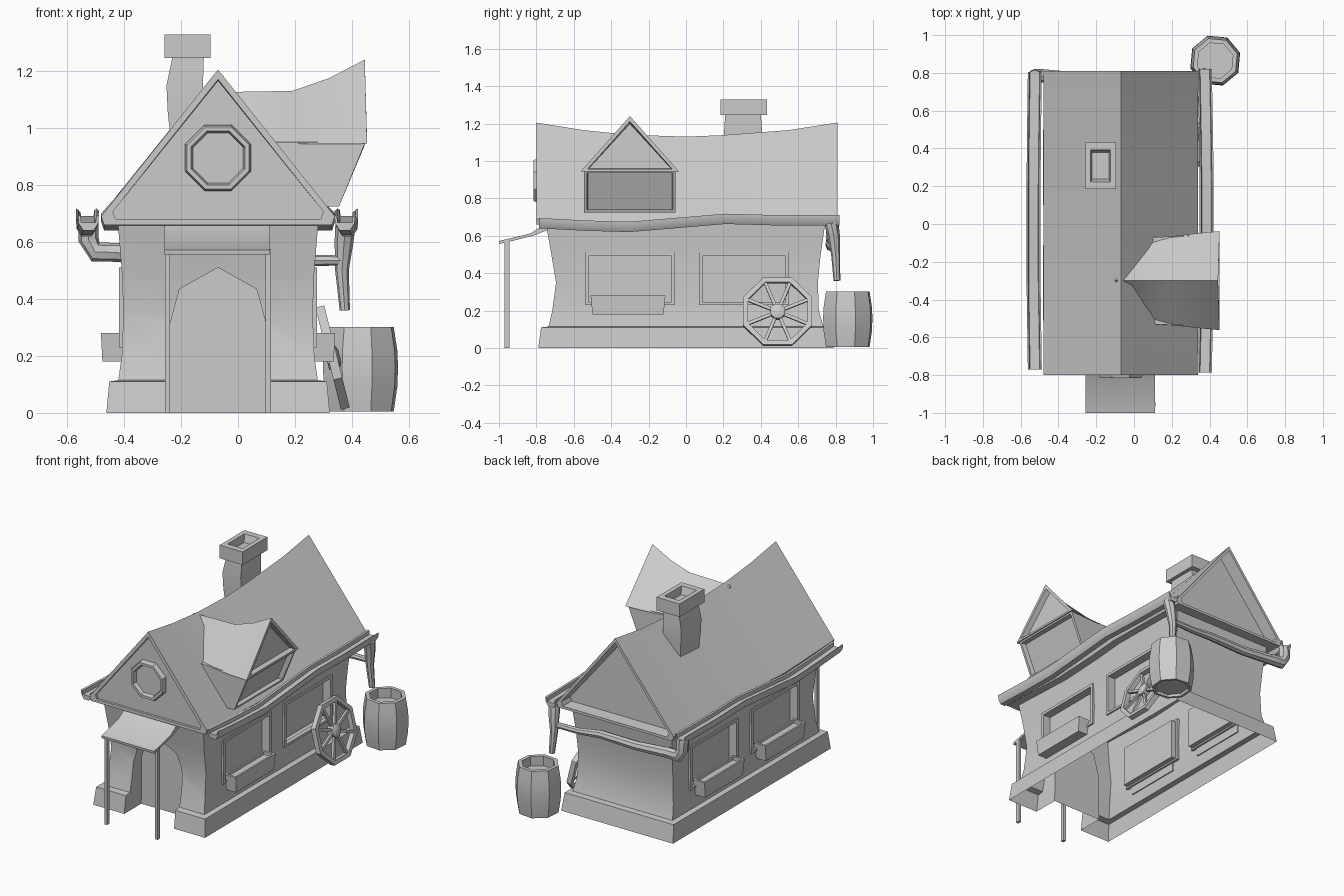
import bpy, bmesh
from math import sin, cos, pi, radians
from mathutils import Vector

if "Cube" in bpy.data.objects:
    bpy.data.objects.remove(bpy.data.objects["Cube"])

CX = -0.07  # centre line of the house


def mesh_obj(name, bm):
    bmesh.ops.recalc_face_normals(bm, faces=bm.faces)
    me = bpy.data.meshes.new(name)
    bm.to_mesh(me)
    bm.free()
    ob = bpy.data.objects.new(name, me)
    bpy.context.collection.objects.link(ob)
    return ob


def add_loft(bm, rings, loop=False):
    vs = [[bm.verts.new(p) for p in r] for r in rings]
    n = len(vs[0])
    pairs = list(zip(vs, vs[1:])) + ([(vs[-1], vs[0])] if loop else [])
    for a, b in pairs:
        for i in range(n):
            j = (i + 1) % n
            bm.faces.new((a[i], a[j], b[j], b[i]))
    if not loop:
        bm.faces.new(vs[0])
        bm.faces.new(vs[-1])


def loft(name, rings, loop=False):
    bm = bmesh.new()
    add_loft(bm, rings, loop)
    return mesh_obj(name, bm)


def add_box(bm, x0, x1, y0, y1, z0, z1):
    add_loft(bm, [[(x0, y0, z), (x1, y0, z), (x1, y1, z), (x0, y1, z)] for z in (z0, z1)])


def boxes(name, *bounds):
    bm = bmesh.new()
    for b in bounds:
        add_box(bm, *b)
    return mesh_obj(name, bm)


def tube_rings(path, radii, n, turn=0.0):
    pts = [Vector(p) for p in path]
    rings = []
    for i, p in enumerate(pts):
        t = (pts[min(i + 1, len(pts) - 1)] - pts[max(i - 1, 0)]).normalized()
        ref = Vector((0, 0, 1)) if abs(t.z) < 0.7 else Vector((1, 0, 0))
        u = t.cross(ref).normalized()
        v = t.cross(u)
        rings.append([p + radii[i] * (u * cos(turn + k * 2 * pi / n) + v * sin(turn + k * 2 * pi / n))
                      for k in range(n)])
    return rings


def rect(cx, cy, hx, hy, z):
    return [(cx - hx, cy - hy, z), (cx + hx, cy - hy, z), (cx + hx, cy + hy, z), (cx - hx, cy + hy, z)]


# walls with stone plinth, door arch and windows cut in, open underneath
walls = loft("walls", [rect(CX, (f + b) / 2, hx, (b - f) / 2, z) for z, hx, f, b in [
    (0, .392, -.79, .79), (.11, .382, -.775, .77), (.115, .35, -.735, .735), (.2, .338, -.715, .71),
    (.35, .332, -.695, .705), (.5, .338, -.72, .72), (.67, .352, -.75, .745)]])
WINDOWS = [-.30, .31]
arch = [(-.175, -.05), (.175, -.05), (.172, .3), (.135, .435), (0, .51), (-.135, .435), (-.172, .3)]
cut = bmesh.new()
add_loft(cut, [[(CX + x, y, z) for x, z in arch] for y in (-.9, -.62)])
for s in (-1, 1):
    for y in WINDOWS:
        add_box(cut, *sorted((CX + s * .29, CX + s * .45)), y - .225, y + .225, .24, .495)
cutter = mesh_obj("opening_cutter", cut)
cutter.hide_render = True
mod = walls.modifiers.new("openings", 'BOOLEAN')
mod.object, mod.operation, mod.solver = cutter, 'DIFFERENCE', 'EXACT'
bpy.context.view_layer.objects.active = walls
bpy.ops.object.modifier_apply(modifier=mod.name)
bpy.data.objects.remove(cutter)
bm = bmesh.new()
bm.from_mesh(walls.data)
bmesh.ops.delete(bm, geom=[f for f in bm.faces if abs(f.normal.z) > .9 and
                           (f.calc_center_median().z < .005 or f.calc_center_median().z > .66)], context='FACES')
bm.to_mesh(walls.data)
bm.free()

# window frames and flower boxes
for s, side in ((-1, "left"), (1, "right")):
    for k, y in enumerate(WINDOWS):
        x0, x1 = sorted((CX + s * .32, CX + s * .347))
        boxes(f"window_frame_{side}_{k}",
              (x0, x1, y - .24, y - .222, .23, .51), (x0, x1, y + .222, y + .24, .23, .51),
              (x0, x1, y - .222, y + .222, .23, .245), (x0, x1, y - .222, y + .222, .492, .51))
        if s < 0 or k == 0:
            c = CX + s * .37
            loft(f"flower_box_{side}_{k}", [rect(c, y - .01, .036, .19, .18), rect(c, y - .01, .041, .2, .28),
                                            rect(c, y - .01, .03, .185, .28), rect(c, y - .01, .03, .185, .26)])


# sagging gable roof with recessed gable ends
def roof_ring(y, top, e, k=1.0):
    c = .66 + .2
    pts = [(0, top), (.41, e + .03), (.4, e), (-.4, e), (-.41, e + .03)]
    return [(CX + x * k, y, c + (z - c) * k) for x, z in pts]


loft("roof", [roof_ring(-.785, 1.2, .66, .9), roof_ring(-.8, 1.205, .66, .9)] +
     [roof_ring(*a) for a in [(-.8, 1.205, .66), (-.55, 1.165, .65), (-.3, 1.14, .64), (0, 1.13, .655),
                              (.2, 1.138, .67), (.55, 1.165, .665), (.81, 1.205, .66)]] +
     [roof_ring(.81, 1.205, .66, .92), roof_ring(.73, 1.19, .66, .9)])

# eight-sided gable window
def octo(r, y):
    return [(CX + r * cos(pi / 8 + k * pi / 4), y, .895 + r * sin(pi / 8 + k * pi / 4)) for k in range(8)]


loft("gable_window", [octo(.125, -.77), octo(.125, -.8), octo(.118, -.815),
                      octo(.102, -.815), octo(.095, -.79)])

# dormer: flared little roof over a leaning recessed front
DY = -.3
def dorm(x, top, e, h, k=1.0):
    c = e + .09
    return [(x + (.0 if i == 0 else .008), DY + y * k, c + (z - c) * k)
            for i, (y, z) in enumerate([(0, top), (h, e), (-h, e)])]


loft("dormer_roof", [dorm(-.1, 1.125, 1.0, .06), dorm(.06, 1.128, .955, .19), dorm(.19, 1.13, .945, .235),
                     dorm(.32, 1.175, .943, .25), dorm(.445, 1.24, .945, .262),
                     dorm(.445, 1.24, .945, .262, .86), dorm(.41, 1.23, .945, .262, .84)])


def leaning(xlo, xhi, h, zlo, zhi):
    return [(xlo, DY - h, zlo), (xlo, DY + h, zlo), (xhi, DY + h, zhi), (xhi, DY - h, zhi)]


loft("dormer_wall", [leaning(.12, .1, .23, .72, .95), leaning(.355, .447, .245, .725, .95),
                     leaning(.361, .443, .23, .74, .935), leaning(.33, .412, .225, .74, .935)])

# chimney with hollow cap
loft("chimney_shaft", [rect(-.18, .3, .05, .09, .9), rect(-.185, .305, .062, .1, 1.06),
                       rect(-.187, .305, .064, .102, 1.15), rect(-.175, .305, .055, .095, 1.25)])
loft("chimney_cap", [rect(-.177, .308, .081, .124, 1.245), rect(-.177, .308, .081, .124, 1.328),
                     rect(-.177, .308, .052, .085, 1.328), rect(-.177, .308, .045, .07, 1.28)])

# porch canopy and posts
prof = [(-1, .572), (-.83, .613), (-.755, .663), (-.74, .63), (-.825, .598), (-.998, .556)]
loft("porch_canopy", [[(x, y, z) for y, z in prof] for x in (-.258, .112)])
for x in (-.248, .106):
    boxes("porch_post", (x - .009, x + .009, -.97, -.945, 0, .575))


# half-round gutters under both eaves
def gutter(name, cx, y0, y1, bow):
    u = [(.037, .0), (.034, -.03), (.018, -.055), (-.018, -.055), (-.034, -.03), (-.037, .0),
         (-.028, -.005), (-.025, -.027), (.025, -.027), (.028, -.005)]
    rings = []
    for t, z, b in [(0, .695, 0), (.15, .682, .5), (.3, .675, 1), (.45, .695, 1), (.62, .718, 1), (.8, .71, .6), (1, .71, 0)]:
        rings.append([(cx + bow * b + x, y0 + t * (y1 - y0), z + dz) for x, dz in u])
    loft(name, rings)


gutter("gutter_left", -.525, -.77, .805, -.007)
gutter("gutter_right", .375, -.785, .82, .01)

# downpipes and the cross pipe along the back wall
loft("downpipe_right", tube_rings([(.378, .775, .67), (.372, .79, .6), (.365, .8, .5), (.375, .807, .36)],
                                  [.036, .033, .024, .018], 8))
loft("downpipe_left", tube_rings([(-.525, .78, .68), (-.525, .785, .61), (-.5, .785, .565), (-.41, .78, .563)],
                                 [.036, .036, .036, .033], 8))
loft("cross_pipe", tube_rings([(-.43, .78, .563), (-.2, .775, .545), (.05, .775, .55), (.2, .785, .535), (.365, .79, .535)],
                              [.033, .028, .025, .02, .018], 8))


# open barrel
def ring8(r, z):
    return [(.43 + r * cos(.3 + k * pi / 4), .865 + r * sin(.3 + k * pi / 4), z) for k in range(8)]


loft("barrel", [ring8(.1, .02), ring8(.105, .005), ring8(.122, .005), ring8(.135, .09), ring8(.138, .16),
                ring8(.135, .22), ring8(.122, .302), ring8(.098, .302), ring8(.1, .24)])

# cart wheel leaning on the wall
A = [pi / 8 + k * pi / 4 for k in range(8)]
bm = bmesh.new()
add_loft(bm, [[(x, r * cos(a), r * sin(a)) for x, r in ((-.016, .172), (.016, .172), (.016, .2), (-.016, .2))]
              for a in A], loop=True)
for a in A:
    d = Vector((0, cos(a), sin(a)))
    add_loft(bm, tube_rings([d * .03, d * .178], [.012, .012], 4, pi / 4))
add_loft(bm, tube_rings([(-.022, 0, 0), (.018, 0, 0), (.026, 0, 0)], [.042, .042, .025], 8, pi / 8))
wheel = mesh_obj("cart_wheel", bm)
wheel.location = (.332, .49, .194)
wheel.rotation_euler = (0, radians(-14), 0)

# smooth shading with sharp edges kept
bpy.ops.object.select_all(action='SELECT')
bpy.context.view_layer.objects.active = walls
bpy.ops.object.shade_smooth_by_angle(angle=radians(35))
